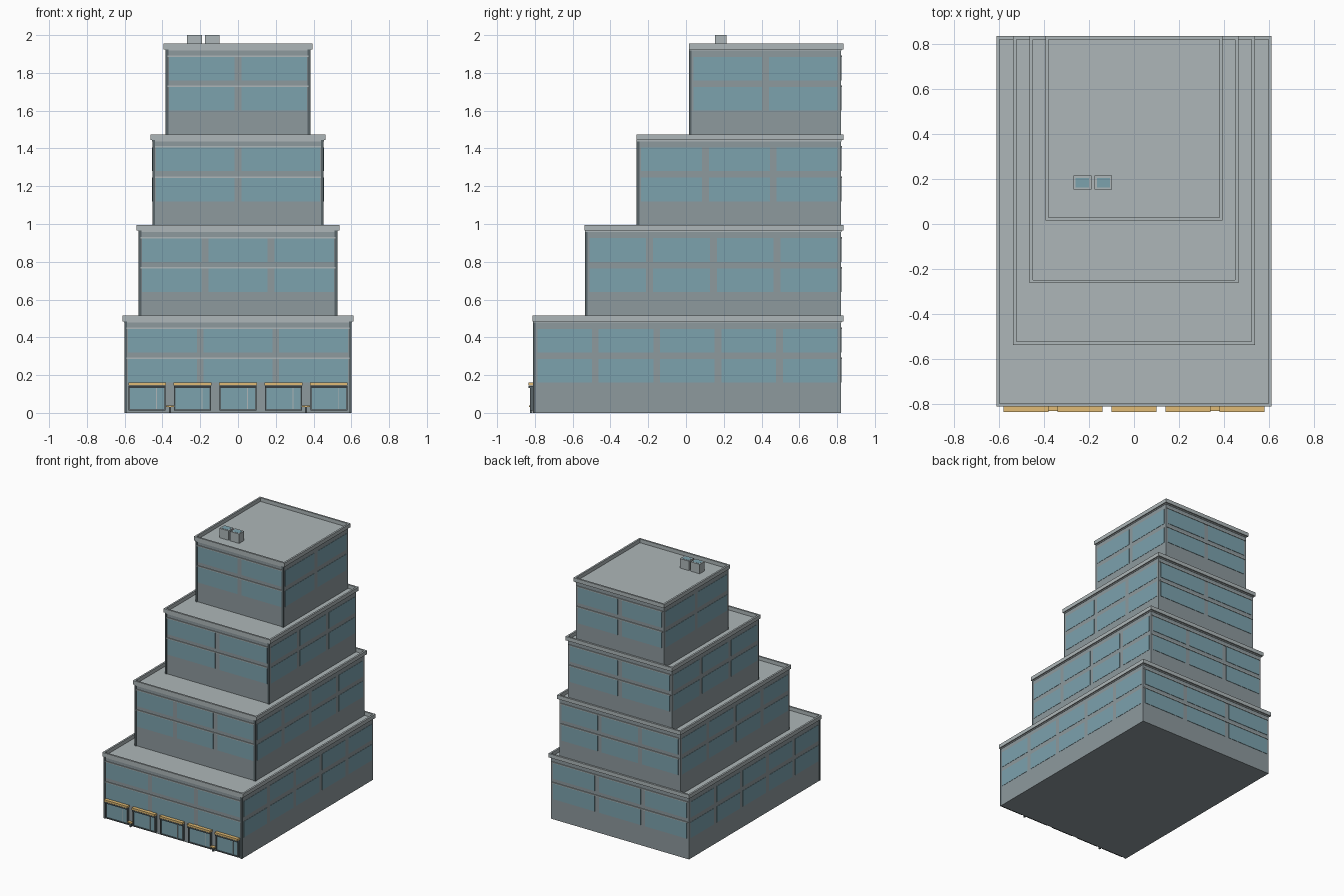
import bpy, bmesh
from mathutils import Matrix, Vector

if "Cube" in bpy.data.objects:
    bpy.data.objects.remove(bpy.data.objects["Cube"])


def material(name, rgb):
    m = bpy.data.materials.new(name)
    m.diffuse_color = (*rgb, 1)
    m.use_nodes = True
    m.node_tree.nodes["Principled BSDF"].inputs["Base Color"].default_value = m.diffuse_color
    return m


WALL = material("wall_grey", (0.27, 0.32, 0.34))
TRIM = material("trim_grey", (0.42, 0.47, 0.48))
DARK = material("dark_frame", (0.10, 0.13, 0.14))
GLASS = material("glass_teal", (0.20, 0.36, 0.42))
GOLD = material("awning_gold", (0.75, 0.50, 0.18))


def boxes(name, mat, items):
    """One object from (x0, x1, y0, y1, z0, z1) boxes."""
    bm = bmesh.new()
    for x0, x1, y0, y1, z0, z1 in items:
        mid = Vector((x0 + x1, y0 + y1, z0 + z1)) / 2
        size = Matrix.Diagonal((x1 - x0, y1 - y0, z1 - z0, 1))
        bmesh.ops.create_cube(bm, size=1, matrix=Matrix.Translation(mid) @ size)
    me = bpy.data.meshes.new(name)
    bm.to_mesh(me)
    bm.free()
    me.materials.append(mat)
    ob = bpy.data.objects.new(name, me)
    bpy.context.collection.objects.link(ob)
    return ob


STEP, BACK, EPS = 0.48, 0.82, 0.003
# half width, front y, front window columns, side window columns
TIERS = [(0.60, -0.805, 3, 5), (0.525, -0.53, 3, 4),
         (0.452, -0.255, 2, 3), (0.382, 0.022, 2, 2)]

for i, (hw, fy, nf, ns) in enumerate(TIERS):
    z = i * STEP
    n = i + 1
    # Solid storey block with flat roof
    boxes(f"tier_{n}_block", WALL, [(-hw, hw, fy, BACK, z, z + 0.485)])

    # Window panes, two rows on every side
    panes = []
    for r in (0.16, 0.32):
        z0, z1 = z + r, z + r + 0.125
        p = 2 * hw / nf
        for c in range(nf):
            x0 = -hw + c * p + 0.018
            x1 = x0 + p - 0.036
            panes.append((x0, x1, fy - EPS, fy + 0.01, z0, z1))
            panes.append((x0, x1, BACK - 0.01, BACK + EPS, z0, z1))
        p = (BACK - fy) / ns
        for c in range(ns):
            y0 = fy + c * p + 0.018
            y1 = y0 + p - 0.036
            for s in (-1, 1):
                xa, xb = sorted((s * (hw - 0.01), s * (hw + 0.002)))
                panes.append((xa, xb, y0, y1, z0, z1))
    boxes(f"tier_{n}_windows", GLASS, panes)

    # Thin ledges above each window row, front and back
    ledges = []
    for h in (0.284, 0.444):
        ledges.append((-hw + 0.01, hw - 0.01, fy - 0.006, fy, z + h, z + h + 0.008))
        ledges.append((-hw + 0.01, hw - 0.01, BACK, BACK + 0.007, z + h, z + h + 0.008))
    boxes(f"tier_{n}_ledges", TRIM, ledges)

    # Front corner posts
    boxes(f"tier_{n}_corner_posts", DARK,
          [(s * (hw - 0.006) - 0.007, s * (hw - 0.006) + 0.007, fy - 0.006, fy + 0.008, z, z + 0.485)
           for s in (-1, 1)])

    # Parapet ring around the roof
    ox, f, b, t = hw + 0.012, fy - 0.007, BACK + 0.015, 0.014
    z0, z1 = z + 0.485, z + 0.515
    boxes(f"tier_{n}_parapet", TRIM, [
        (-ox, ox, f, f + t, z0, z1), (-ox, ox, b - t, b, z0, z1),
        (-ox, -ox + t, f + t, b - t, z0, z1), (ox - t, ox, f + t, b - t, z0, z1)])
    # Soffit closing the overhang below the parapet
    boxes(f"tier_{n}_cornice", TRIM, [(-hw - 0.003, hw + 0.003, fy - 0.004, BACK + 0.004, z + 0.478, z + 0.486)])

# Rooftop air units
boxes("roof_units", TRIM, [(-0.27, -0.19, 0.153, 0.215, 1.92, 2.0),
                           (-0.175, -0.097, 0.153, 0.215, 1.92, 2.0)])
boxes("roof_unit_grilles", GLASS, [(-0.26, -0.20, 0.163, 0.205, 1.99, 2.001),
                                   (-0.165, -0.107, 0.163, 0.205, 1.99, 2.001)])

# Shopfronts: glass, dark frame, door mullion and gold awning
glass, frame, mullion, awning = [], [], [], []
for k in range(-2, 3):
    x = k * 0.2405
    a, b = x - 0.098, x + 0.098
    glass.append((a + 0.008, b - 0.008, -0.820, -0.805, 0.015, 0.135))
    for e in (a, b - 0.008):
        frame.append((e, e + 0.008, -0.826, -0.805, 0.012, 0.143))
    frame.append((a, b, -0.826, -0.805, 0.012, 0.02))
    frame.append((a, b, -0.834, -0.805, 0.133, 0.143))
    mullion.append((x + 0.048, x + 0.052, -0.824, -0.815, 0.02, 0.133))
    awning.append((a - 0.002, b + 0.002, -0.835, -0.805, 0.145, 0.160))
boxes("shop_glass", GLASS, glass)
boxes("shop_frames", DARK, frame)
boxes("shop_door_mullions", TRIM, mullion)
boxes("shop_awnings", GOLD, awning)

# Small benches between the outer shops
seats, legs = [], []
for s in (-1, 1):
    x = s * 0.36
    seats.append((x - 0.02, x + 0.02, -0.832, -0.808, 0.03, 0.038))
    legs.append((x - 0.006, x + 0.006, -0.826, -0.812, 0, 0.03))
boxes("bench_seats", GOLD, seats)
boxes("bench_legs", DARK, legs)
